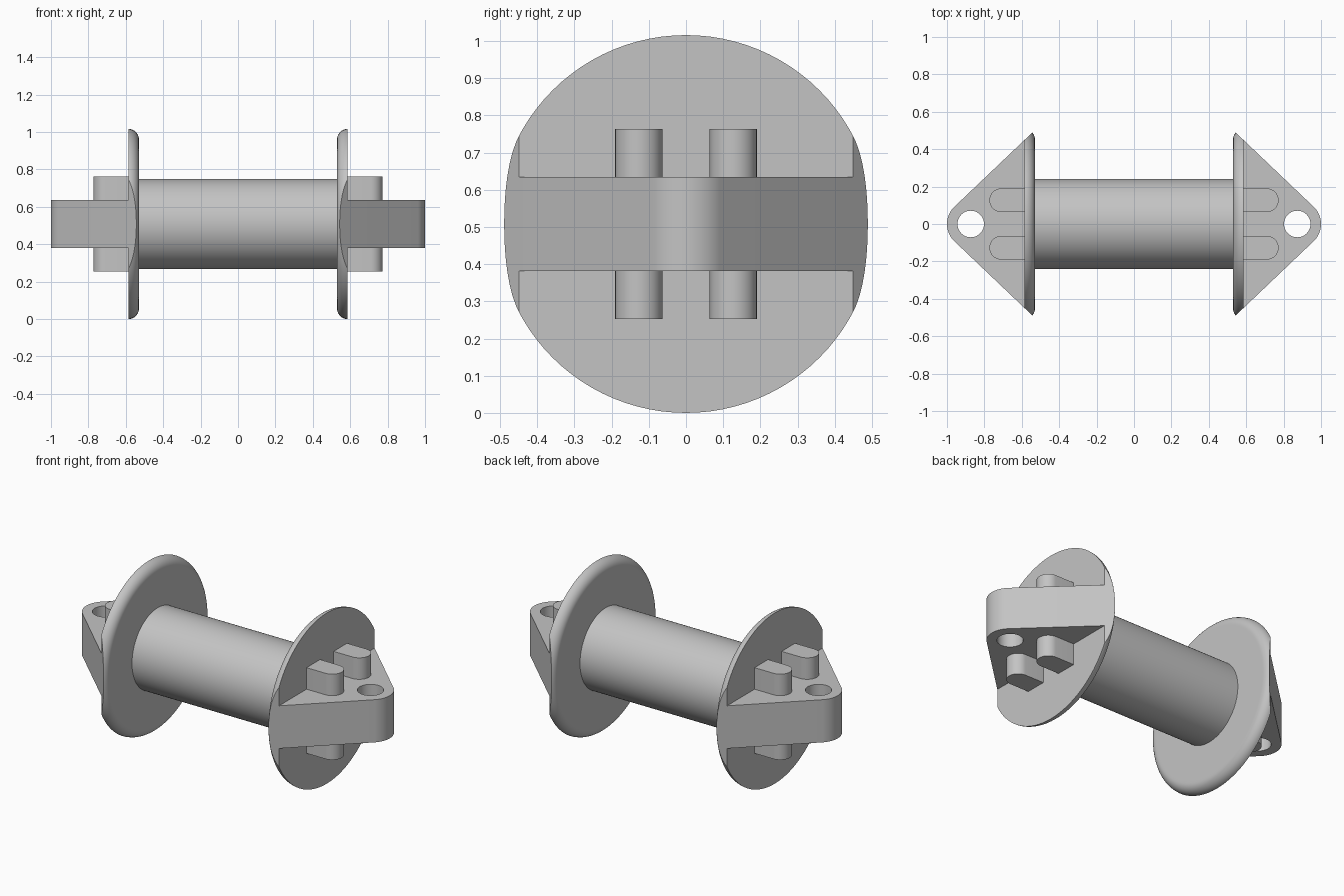
import bpy, bmesh
from math import sin, cos, pi, radians
from mathutils import Vector, Matrix

cube = bpy.data.objects.get("Cube")
if cube:
    bpy.data.objects.remove(cube, do_unlink=True)

AXIS_Z = 0.508         # height of the spool axis
FACE_X = 0.585         # outer face of the flange
FLANGE_R, RIM = 0.508, 0.055
EYE_X, TIP_R, HOLE_R = 0.873, 0.127, 0.071
LUG_H, PEG_H = 0.127, 0.255
SLOPE = radians(46.4)  # direction the lug's slanted sides face

grey = bpy.data.materials.new("plain grey")
grey.use_nodes = True
colour = (0.55, 0.55, 0.55, 1)
grey.diffuse_color = colour
grey.node_tree.nodes["Principled BSDF"].inputs["Base Color"].default_value = colour


def finish(bm, name, side=1):
    """Turn a bmesh into a smooth-shaded part, mirrored in x for side -1."""
    bmesh.ops.scale(bm, vec=(side, 1, 1), verts=bm.verts)
    bmesh.ops.recalc_face_normals(bm, faces=bm.faces)
    mesh = bpy.data.meshes.new(name)
    bm.to_mesh(mesh)
    bm.free()
    mesh.materials.append(grey)
    ob = bpy.data.objects.new(name, mesh)
    ob.location.z = AXIS_Z
    bpy.context.collection.objects.link(ob)
    bpy.ops.object.select_all(action='DESELECT')
    ob.select_set(True)
    bpy.context.view_layer.objects.active = ob
    bpy.ops.object.shade_smooth_by_angle(angle=radians(30))


def arc(cx, cy, r, start, end, n):
    return [(cx + r * cos(start + (end - start) * i / n),
             cy + r * sin(start + (end - start) * i / n)) for i in range(n + 1)]


def plate(loops, half_height):
    """Extrude plan outlines (the second one is a hole) about z = 0."""
    bm = bmesh.new()
    edges = []
    for loop in loops:
        vs = [bm.verts.new((x, y, -half_height)) for x, y in loop]
        edges += [bm.edges.new((vs[i - 1], vs[i])) for i in range(len(vs))]
    bmesh.ops.triangle_fill(bm, edges=edges, use_beauty=True)
    ext = bmesh.ops.extrude_face_region(bm, geom=bm.faces[:])
    top = [g for g in ext["geom"] if isinstance(g, bmesh.types.BMVert)]
    bmesh.ops.translate(bm, vec=(0, 0, 2 * half_height), verts=top)
    return bm


def flange():
    """Lathed disc with a rounded inner rim, trimmed by the lug's slanted sides."""
    bm = bmesh.new()
    inner_x, flat_r = FACE_X - RIM, FLANGE_R - RIM
    profile = [(inner_x, 0), (inner_x, flat_r - 0.01)]
    profile += arc(FACE_X, flat_r, RIM, pi, pi / 2, 10) + [(FACE_X, 0)]
    vs = [bm.verts.new((x, 0, r)) for x, r in profile]
    es = [bm.edges.new(pair) for pair in zip(vs, vs[1:])]
    bmesh.ops.spin(bm, geom=vs + es, axis=(1, 0, 0), cent=(0, 0, 0),
                   angle=2 * pi, steps=96)
    bmesh.ops.remove_doubles(bm, verts=bm.verts, dist=0.0001)
    for s in (-1, 1):
        normal = Vector((cos(SLOPE), s * sin(SLOPE), 0))
        cut = bmesh.ops.bisect_plane(
            bm, geom=bm.verts[:] + bm.edges[:] + bm.faces[:],
            plane_co=Vector((EYE_X, 0, 0)) + normal * TIP_R,
            plane_no=normal, clear_outer=True)
        rim = [g for g in cut["geom_cut"] if isinstance(g, bmesh.types.BMEdge)]
        bmesh.ops.holes_fill(bm, edges=rim, sides=0)
    return bm


# Barrel between the flanges
bm = bmesh.new()
bmesh.ops.create_cone(bm, cap_ends=True, segments=96, radius1=0.24, radius2=0.24,
                      depth=1.08, matrix=Matrix.Rotation(pi / 2, 4, 'Y'))
finish(bm, "barrel")

# Flange, eyed lug and pegs at each end
tip = arc(EYE_X, 0, TIP_R, -SLOPE, SLOPE, 24)
root_y = tip[-1][1] + (tip[-1][0] - FACE_X) * cos(SLOPE) / sin(SLOPE)
lug_outline = [(FACE_X, -root_y)] + tip + [(FACE_X, root_y)]
eye = arc(EYE_X, 0, HOLE_R, 0, 2 * pi, 48)[:-1]
PEG_R = 0.0635
for side, label in ((1, "left"), (-1, "right")):
    finish(flange(), label + "_flange", side)
    finish(plate([lug_outline, eye], LUG_H), label + "_lug", side)
    for y, place in ((-0.127, "front"), (0.127, "back")):
        outline = [(FACE_X, y - PEG_R)]
        outline += arc(0.773 - PEG_R, y, PEG_R, -pi / 2, pi / 2, 20)
        outline += [(FACE_X, y + PEG_R)]
        finish(plate([outline], PEG_H), f"{label}_{place}_peg", side)
